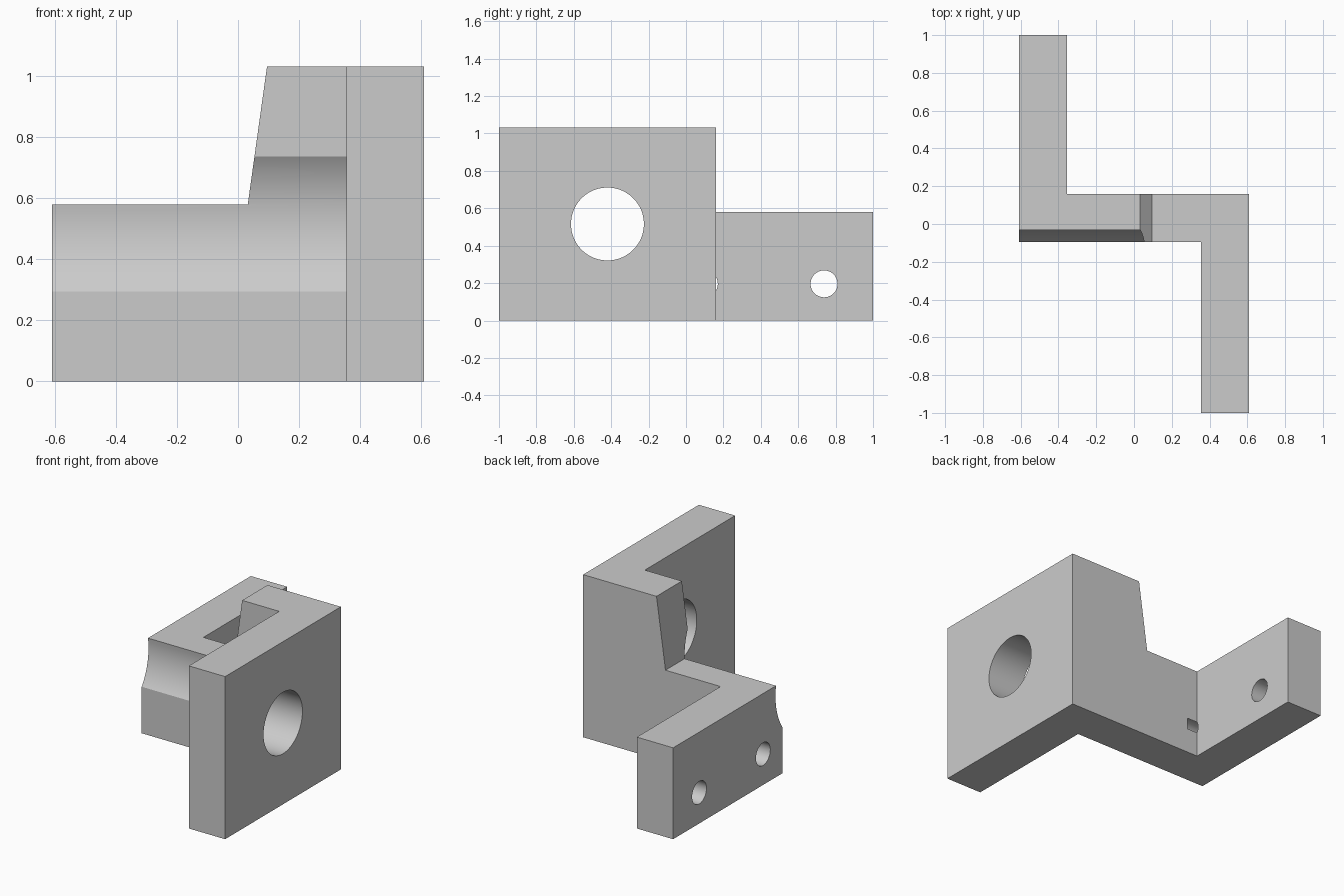
import bpy
import bmesh
import math
from mathutils import Vector

cube = bpy.data.objects.get("Cube")
if cube:
    bpy.data.objects.remove(cube, do_unlink=True)

HALF_X, INNER_X = 0.61, 0.355
WEB_FRONT, WEB_BACK = -0.094, 0.16
HIGH, LOW = 1.032, 0.58
BORE_Y, BORE_Z = -0.42, HIGH / 2

grey = bpy.data.materials.new("plain grey")
grey.use_nodes = True
grey.diffuse_color = (0.6, 0.6, 0.6, 1)
grey.node_tree.nodes["Principled BSDF"].inputs["Base Color"].default_value = (0.6, 0.6, 0.6, 1)


def prism(name, points, sweep):
    """Solid made by sweeping a flat outline along a vector."""
    bm = bmesh.new()
    face = bm.faces.new([bm.verts.new(p) for p in points])
    swept = bmesh.ops.extrude_face_region(bm, geom=[face])["geom"]
    bmesh.ops.translate(bm, vec=Vector(sweep),
                        verts=[g for g in swept if isinstance(g, bmesh.types.BMVert)])
    bmesh.ops.recalc_face_normals(bm, faces=bm.faces)
    mesh = bpy.data.meshes.new(name)
    bm.to_mesh(mesh)
    bm.free()
    mesh.materials.append(grey)
    obj = bpy.data.objects.new(name, mesh)
    bpy.context.collection.objects.link(obj)
    return obj


def rod(name, y, z, radius, x_start, x_end, sides=64):
    """Round cutter lying along x."""
    turns = [2 * math.pi * (i + 0.5) / sides for i in range(sides)]
    ring = [(x_end, y + radius * math.cos(a), z + radius * math.sin(a)) for a in turns]
    return prism(name, ring, (x_start - x_end, 0, 0))


# Z-shaped bracket body: two offset plates joined by a web
outline = [(-HALF_X, WEB_FRONT), (INNER_X, WEB_FRONT), (INNER_X, -1), (HALF_X, -1),
           (HALF_X, WEB_BACK), (-INNER_X, WEB_BACK), (-INNER_X, 1), (-HALF_X, 1)]
bracket = prism("bracket", [(x, y, 0) for x, y in outline], (0, 0, HIGH))

# Step with a slanted shoulder that lowers the small plate and half the web
step = [(-0.8, LOW), (0.032, LOW), (0.095, HIGH), (0.118, 1.2), (-0.8, 1.2)]
cutters = [
    prism("step_cutter", [(x, -0.3, z) for x, z in step], (0, 1.5, 0)),
    # Clearance groove around the bore axis, then the bore itself
    rod("groove_cutter", BORE_Y, BORE_Z, 0.394, -0.8, INNER_X, 96),
    rod("bore_cutter", BORE_Y, BORE_Z, 0.195, 0.2, 0.8),
    # Mounting holes: one through, one running on into the web
    rod("outer_hole_cutter", 0.738, 0.196, 0.072, -0.8, -0.2, 48),
    rod("inner_hole_cutter", 0.098, 0.196, 0.072, -0.8, -0.28, 48),
]

bpy.ops.object.select_all(action="DESELECT")
bracket.select_set(True)
bpy.context.view_layer.objects.active = bracket
for cutter in cutters:
    cutter.hide_render = True
    cut = bracket.modifiers.new(cutter.name, "BOOLEAN")
    cut.operation = "DIFFERENCE"
    cut.solver = "EXACT"
    cut.object = cutter
    bpy.ops.object.modifier_apply(modifier=cut.name)
    bpy.data.objects.remove(cutter, do_unlink=True)

bpy.ops.object.shade_smooth_by_angle(angle=math.radians(25))
